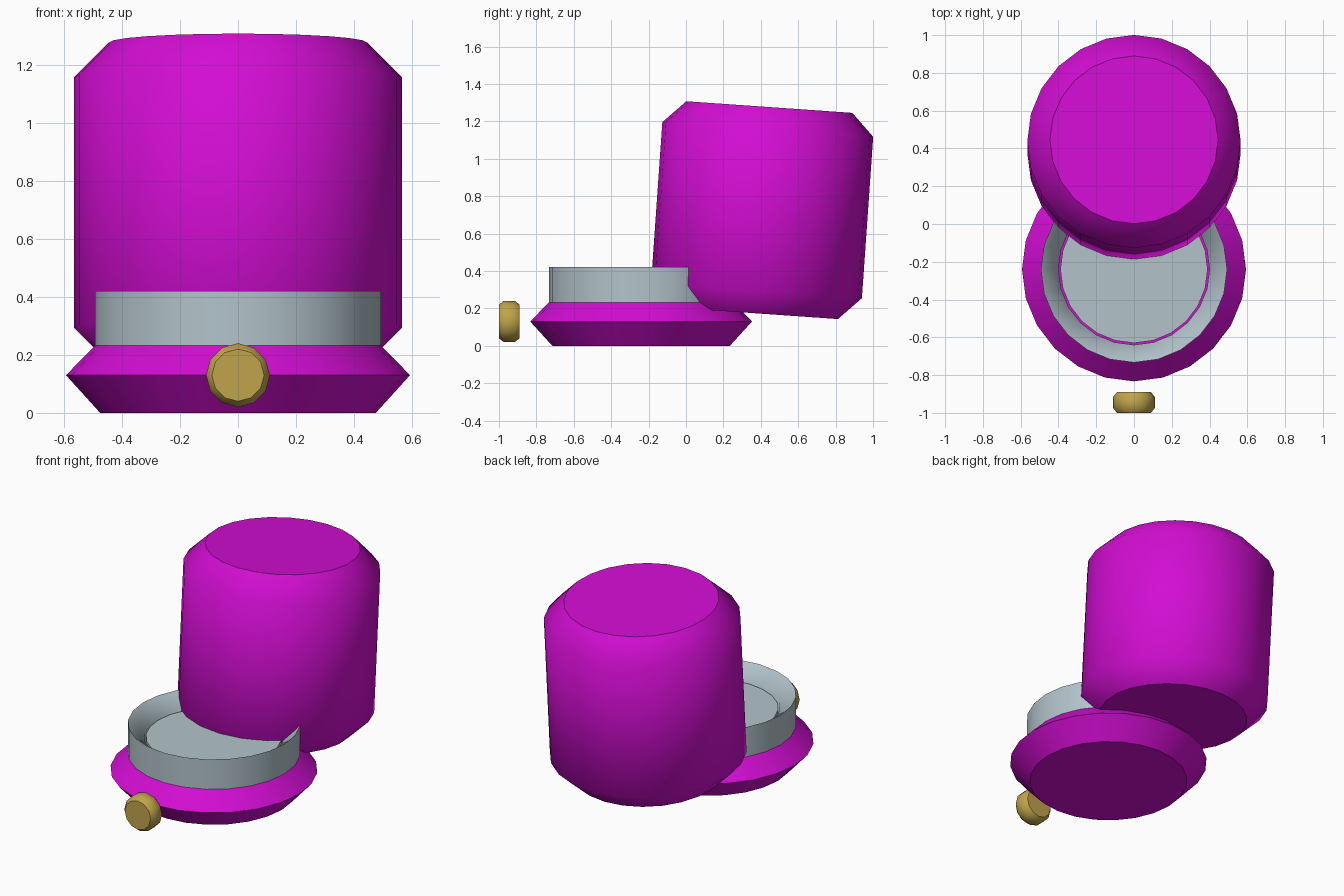
import bpy
import bmesh
import math
from mathutils import Vector, Matrix

cube = bpy.data.objects.get("Cube")
if cube:
    bpy.data.objects.remove(cube, do_unlink=True)


def make_material(name, rgb):
    mat = bpy.data.materials.new(name)
    mat.use_nodes = True
    color = (*rgb, 1.0)
    mat.diffuse_color = color
    mat.node_tree.nodes["Principled BSDF"].inputs["Base Color"].default_value = color
    return mat


magenta = make_material("magenta", (0.65, 0.004, 0.65))
steel = make_material("pale steel", (0.45, 0.55, 0.60))
brass = make_material("brass", (0.53, 0.37, 0.07))


def lathe(name, profile, sides, mat, location, tilt=0.0):
    """Turn a (radius, height) profile around z; flat ends keep crisp edges."""
    bm = bmesh.new()
    verts = [bm.verts.new((r, 0, z)) for r, z in profile]
    edges = [bm.edges.new(pair) for pair in zip(verts, verts[1:])]
    bmesh.ops.spin(bm, geom=verts + edges, cent=(0, 0, 0), axis=(0, 0, 1),
                   angle=math.tau, steps=sides, use_duplicate=False)
    bmesh.ops.remove_doubles(bm, verts=bm.verts, dist=0.0005)
    bmesh.ops.recalc_face_normals(bm, faces=bm.faces)
    for face in bm.faces:
        face.smooth = abs(face.normal.z) < 0.99
    for edge in bm.edges:
        a_cap = [not f.smooth for f in edge.link_faces]
        sharp = any(a_cap) or edge.calc_face_angle(0) > math.radians(60)
        edge.smooth = not sharp
    mesh = bpy.data.meshes.new(name)
    bm.to_mesh(mesh)
    bm.free()
    mesh.materials.append(mat)
    obj = bpy.data.objects.new(name, mesh)
    bpy.context.collection.objects.link(obj)
    obj.location = location
    obj.rotation_euler.x = tilt
    return obj


def chamfered(radius, height, cut, cut_height):
    """Closed cylinder profile, centred on its height, with chamfered ends."""
    h = height / 2
    return [(0, -h), (radius - cut, -h), (radius, cut_height - h),
            (radius, h - cut_height), (radius - cut, h), (0, h)]


BASE_Y = -0.24

# Base with a pointed rim
lathe("base", [(0, 0), (0.475, 0), (0.593, 0.13), (0.475, 0.25), (0, 0.25)],
      24, magenta, (0, BASE_Y, 0))

# Collar with a sloped inner face
lathe("collar", [(0.40, 0.22), (0.493, 0.22), (0.493, 0.42), (0.40, 0.335),
                 (0.40, 0.22)], 24, steel, (0, BASE_Y, 0))

# Inset plate, leaving a thin groove beside the collar
lathe("inset_plate", [(0, 0.24), (0.39, 0.24), (0.39, 0.335), (0, 0.335)],
      24, steel, (0, BASE_Y, 0))

# Tall lid, tilted back
lathe("lid", chamfered(0.565, 1.105, 0.12, 0.12), 24, magenta,
      (0, 0.407, 0.725), math.radians(-4))

# Front knob, facing forward
lathe("knob", chamfered(0.11, 0.11, 0.02, 0.025), 12, brass,
      (0, -0.945, 0.13), math.radians(90))
